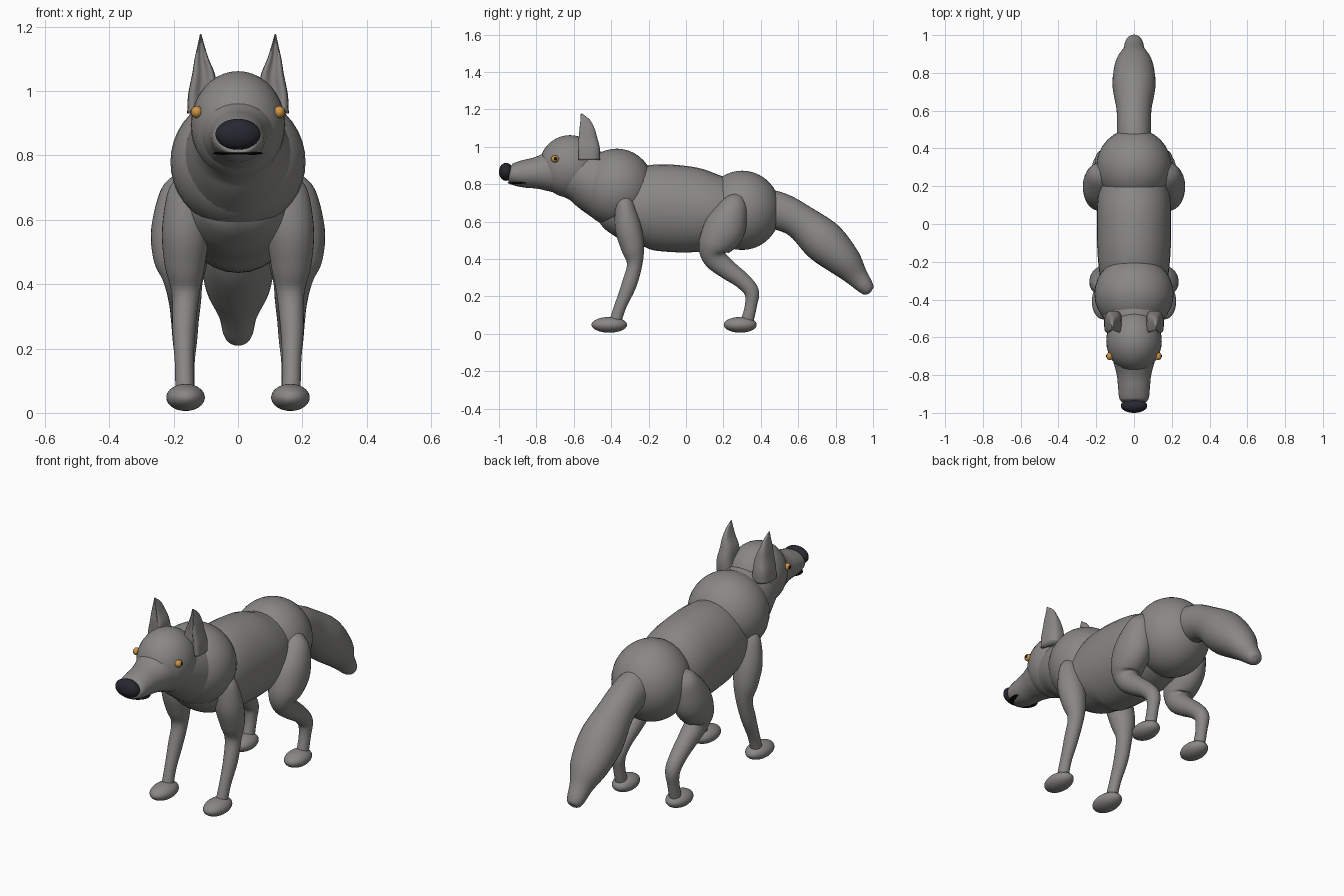
import bpy, bmesh, math
from mathutils import Vector

cube = bpy.data.objects.get("Cube")
if cube:
    bpy.data.objects.remove(cube, do_unlink=True)


def material(name, rgb):
    m = bpy.data.materials.new(name)
    m.use_nodes = True
    m.diffuse_color = (*rgb, 1)
    bsdf = next(n for n in m.node_tree.nodes if n.type == 'BSDF_PRINCIPLED')
    bsdf.inputs["Base Color"].default_value = (*rgb, 1)
    return m


FUR = material("grey fur", (0.25, 0.245, 0.235))
DARK = material("blue black", (0.02, 0.02, 0.03))
AMBER = material("amber", (0.6, 0.3, 0.06))
BLACK = material("black", (0.005, 0.005, 0.005))
SIDES = 32


def finish(name, bm, mat):
    bmesh.ops.recalc_face_normals(bm, faces=bm.faces)
    for f in bm.faces:
        f.smooth = True
    mesh = bpy.data.meshes.new(name)
    bm.to_mesh(mesh)
    bm.free()
    mesh.materials.append(mat)
    obj = bpy.data.objects.new(name, mesh)
    bpy.context.collection.objects.link(obj)
    return obj


def ball(name, centre, radii, mat=FUR):
    bm = bmesh.new()
    bmesh.ops.create_uvsphere(bm, u_segments=SIDES, v_segments=20, radius=1)
    for v in bm.verts:
        v.co = Vector(c + r * k for c, r, k in zip(centre, radii, v.co))
    return finish(name, bm, mat)


def skin(bm, rings):
    """Bridge successive closed rings and cap both ends."""
    loops = [[bm.verts.new(p) for p in ring] for ring in rings]
    for a, b in zip(loops, loops[1:]):
        for i in range(len(a)):
            j = (i + 1) % len(a)
            bm.faces.new((a[i], a[j], b[j], b[i]))
    bm.faces.new(loops[0])
    bm.faces.new(loops[-1])


def spline(stations, steps=6):
    """Smoothly interpolate every value of the stations."""
    s = [stations[0]] + list(stations) + [stations[-1]]
    out = []
    for a, b, c, d in zip(s, s[1:], s[2:], s[3:]):
        for k in range(steps):
            t = k / steps
            out.append([q + t / 2 * (r - p + t * (2*p - 5*q + 4*r - w + t * (3*q - 3*r + w - p)))
                        for p, q, r, w in zip(a, b, c, d)])
    return out + [list(stations[-1])]


def limb(name, stations, side=1):
    """Tapered tube; each station is x, y, z, half width, half depth."""
    pts = spline(stations)
    pos = [Vector((p[0] * side, p[1], p[2])) for p in pts]
    rings = []
    for i, p in enumerate(pts):
        along = pos[min(i + 1, len(pos) - 1)] - pos[max(i - 1, 0)]
        along.x = 0
        up = along.normalized().cross(Vector((1, 0, 0)))
        rings.append([pos[i] + Vector((math.cos(a) * p[3], 0, 0)) + up * math.sin(a) * p[4]
                      for a in (math.tau * k / SIDES for k in range(SIDES))])
    bm = bmesh.new()
    skin(bm, rings)
    return finish(name, bm, FUR)


def ear(name, side):
    """Upright pointed ear with a shallow scoop in its front."""
    rings = []
    for x, y, z, rx, ry in spline([(.108, -.53, .93, .05, .07), (.11, -.53, .99, .045, .07),
                                   (.107, -.535, 1.05, .036, .06), (.113, -.538, 1.1, .022, .048),
                                   (.115, -.545, 1.145, .01, .03), (.116, -.56, 1.178, .002, .004)], 4):
        ring = []
        for k in range(SIDES):
            c, s = math.cos(math.tau * k / SIDES), math.sin(math.tau * k / SIDES)
            px, py = math.copysign(abs(c) ** .7, c), math.copysign(abs(s) ** .7, s)
            if py < 0:
                py += 0.7 * (1 - abs(px))
            ring.append((side * (x + rx * px), y + ry * py, z))
        rings.append(ring)
    bm = bmesh.new()
    skin(bm, rings)
    return finish(name, bm, FUR)


# Trunk
limb("torso", [(0, -.47, .63, .03, .03), (0, -.43, .635, .11, .09), (0, -.34, .65, .165, .165),
               (0, -.2, .675, .19, .225), (0, 0, .665, .197, .231), (0, .15, .65, .19, .205),
               (0, .3, .65, .15, .16)])
ball("shoulders", (0, -.37, .78), (.21, .2, .21))
ball("rump", (0, .3, .66), (.2, .205, .212))
limb("neck", [(0, -.66, .86, .12, .12), (0, -.57, .845, .145, .145), (0, -.48, .81, .165, .17),
              (0, -.37, .76, .18, .19)])
limb("tail", [(0, .36, .69, .09, .1), (0, .5, .655, .09, .1), (0, .61, .6, .093, .095),
              (0, .735, .495, .114, .115), (0, .845, .39, .1, .092), (0, .915, .305, .06, .06),
              (0, .96, .252, .047, .044), (0, .98, .229, .032, .03), (0, .987, .222, .004, .004)])

# Head
ball("head", (0, -.62, .895), (.147, .165, .167))
limb("snout", [(0, -.62, .88, .135, .14), (0, -.72, .868, .112, .112), (0, -.8, .86, .091, .085),
               (0, -.87, .855, .084, .073), (0, -.925, .853, .077, .058), (0, -.945, .855, .055, .042),
               (0, -.95, .855, .01, .01)])
ball("nose", (0, -.962, .866), (.07, .038, .048), DARK)
ball("mouth", (0, -.89, .807), (.078, .066, .007), BLACK)

# Paired parts
for label, side in (("left", 1), ("right", -1)):
    ear(label + "_ear", side)
    ball(label + "_eye", (side * .128, -.7, .935), (.018, .021, .019), AMBER)
    ball(label + "_pupil", (side * .14, -.698, .936), (.008, .01, .011), BLACK)

    limb(label + "_front_leg", [(.15, -.335, .74, .03, .03), (.157, -.328, .69, .06, .05),
                                (.163, -.31, .57, .073, .07), (.165, -.285, .46, .063, .062),
                                (.163, -.275, .37, .043, .041), (.168, -.305, .26, .036, .04),
                                (.167, -.35, .15, .029, .032), (.165, -.38, .06, .03, .032)], side)
    ball(label + "_front_paw", (side * .163, -.41, .048), (.06, .095, .042))

    limb(label + "_hind_leg", [(.16, .29, .735, .03, .03), (.17, .265, .69, .07, .07),
                               (.18, .21, .57, .09, .11), (.178, .155, .47, .083, .09),
                               (.17, .155, .405, .06, .064), (.165, .22, .345, .05, .053),
                               (.165, .3, .285, .043, .044), (.165, .35, .225, .038, .04),
                               (.165, .347, .15, .03, .032), (.165, .325, .06, .03, .034)], side)
    ball(label + "_hind_paw", (side * .163, .29, .048), (.06, .088, .042))
